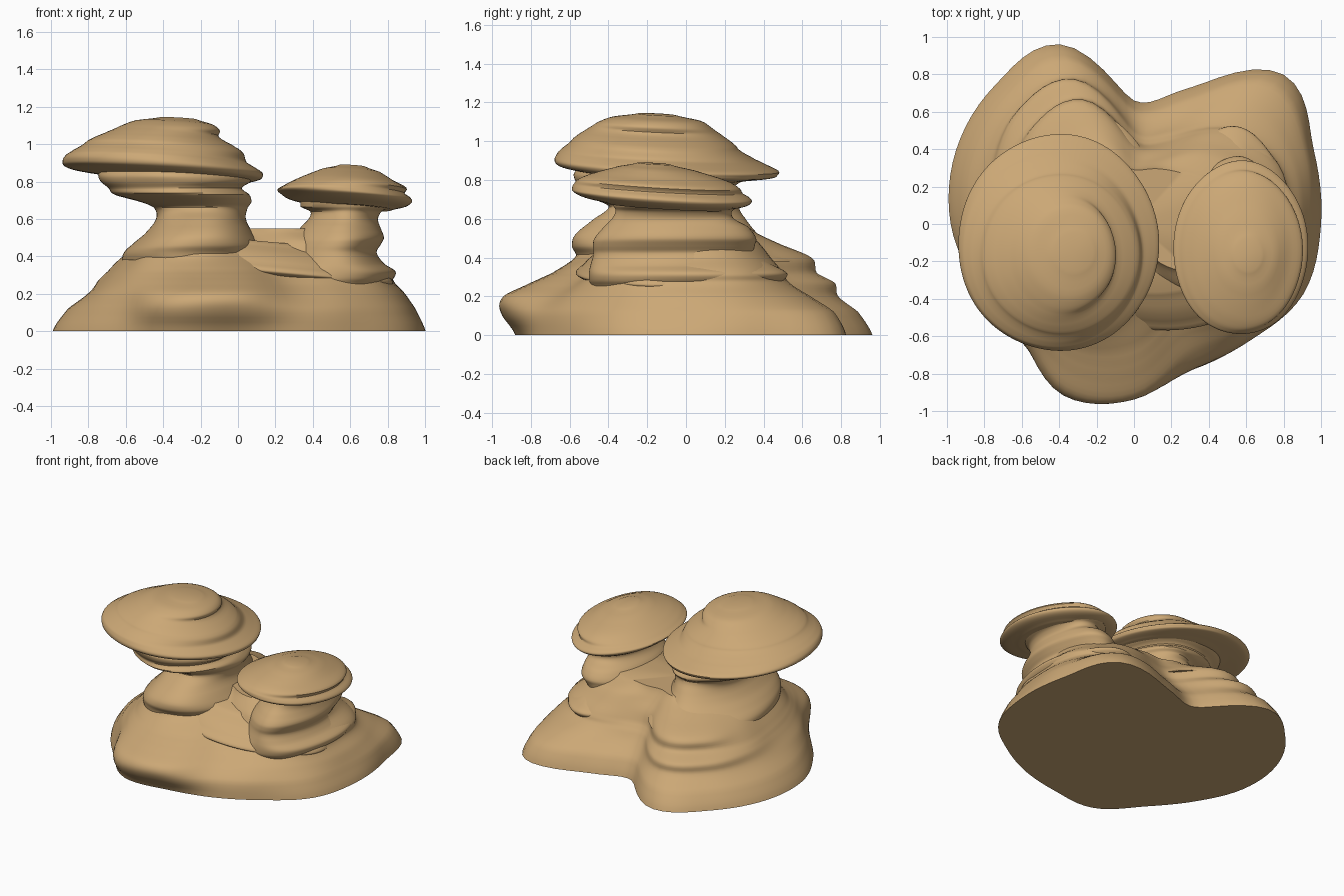
import bpy, math

rock = bpy.data.materials.new("sandstone tan")
rock.diffuse_color = (0.60, 0.39, 0.18, 1)
N = 96  # points round each ring


def cr(a, b, c, d, t):
    """Catmull-Rom blend between b and c"""
    return 0.5 * (2*b + (c-a)*t + (2*a-5*b+4*c-d)*t*t + (3*b-a-3*c+d)*t**3)


def smooth_rows(rows, sub):
    out = []
    n = len(rows)
    for i in range(n - 1):
        p = [rows[max(0, min(n-1, i+k))] for k in (-1, 0, 1, 2)]
        for s in range(sub):
            t = s / sub
            row = [cr(*q, t) for q in zip(*p)]
            row[0] = p[1][0] + (p[2][0] - p[1][0]) * t
            out.append(row)
    out.append(rows[-1])
    return out


def skin(name, rings):
    """Closed mesh through a stack of rings"""
    verts = [v for r in rings for v in r]
    faces = []
    for k in range(len(rings) - 1):
        for i in range(N):
            j = (i + 1) % N
            faces.append((k*N+i, k*N+j, (k+1)*N+j, (k+1)*N+i))
    for k, flip in ((0, True), (len(rings)-1, False)):
        r = rings[k]
        c = len(verts)
        verts.append(tuple(sum(v[a] for v in r) / N for a in range(3)))
        for i in range(N):
            f = (k*N+i, k*N+(i+1) % N, c)
            faces.append(f[::-1] if flip else f)
    me = bpy.data.meshes.new(name)
    me.from_pydata(verts, [], faces)
    me.materials.append(rock)
    ob = bpy.data.objects.new(name, me)
    bpy.context.collection.objects.link(ob)
    bpy.context.view_layer.objects.active = ob
    ob.select_set(True)
    bpy.ops.object.shade_smooth_by_angle(angle=math.radians(40))
    ob.select_set(False)


def lobed(name, rows):
    """Rows: height, then 16 radii anticlockwise from +x"""
    rings = []
    for row in smooth_rows(rows, 5):
        z, r = row[0], row[1:]
        m = len(r)
        ring = []
        for i in range(N):
            u = i * m / N
            k = int(u)
            a = 2 * math.pi * i / N
            rad = cr(r[k-1], r[k], r[(k+1) % m], r[(k+2) % m], u - k)
            ring.append((rad*math.cos(a), rad*math.sin(a), z))
        rings.append(ring)
    skin(name, rings)


def stack(name, rows, tx=0, ty=0, wob=0.012, seed=0):
    """Rows: height, x min, x max, y min, y max; tx, ty tilt the layers"""
    cx0, cy0 = (rows[3][1]+rows[3][2])/2, (rows[3][3]+rows[3][4])/2
    rings = []
    for z, x0, x1, y0, y1 in smooth_rows(rows, 4):
        ring = []
        for i in range(N):
            a = 2 * math.pi * i / N
            w = 1 + wob * (math.sin(3*a+seed+4*z) + math.sin(5*a+2*seed+9*z))
            x = (x0+x1)/2 + (x1-x0)/2 * math.cos(a) * w
            y = (y0+y1)/2 + (y1-y0)/2 * math.sin(a) * w
            ring.append((x, y, z + tx*(x-cx0) + ty*(y-cy0)))
        rings.append(ring)
    skin(name, rings)


# Wide lobed foot with terraces
lobed("rock_base", [
    [0, 1.0, 1.04, 1.13, .79, .66, 1.04, 1.05, 1.03, .98, .9, .87, .93, .85, .84, .88, .98],
    [.12, .94, 1.0, 1.05, .72, .61, .96, .98, .95, .9, .85, .85, .99, .93, .83, .86, .93],
    [.2, .89, .92, .89, .60, .54, .85, .88, .84, .8, .8, .82, .96, .92, .75, .80, .87],
    [.27, .83, .84, .74, .53, .49, .83, .86, .8, .73, .73, .77, .83, .78, .63, .72, .82],
    [.32, .82, .83, .70, .48, .45, .73, .76, .74, .68, .68, .72, .73, .66, .54, .66, .81],
    [.40, .74, .74, .61, .43, .42, .70, .73, .66, .6, .6, .66, .62, .50, .42, .56, .72],
    [.48, .70, .65, .52, .37, .34, .50, .52, .51, .52, .54, .6, .58, .36, .28, .5, .68],
    [.55, .5, .48, .38, .32, .29, .36, .36, .36, .37, .4, .46, .42, .18, .17, .35, .5]])

# Shelf joining both pillars across the front
stack("front_shelf", [
    [.28, -.50, .79, -.47, .28], [.305, -.53, .82, -.54, .33],
    [.325, -.55, .83, -.565, .35], [.36, -.52, .80, -.53, .33],
    [.42, -.46, .72, -.46, .30], [.48, -.38, .60, -.36, .25]], tx=-.09, seed=3)

# Left pillar and its cap
stack("left_pillar", [
    [.38, -.62, .14, -.57, .60], [.42, -.61, .13, -.58, .53],
    [.46, -.57, .12, -.60, .44], [.52, -.5, .08, -.58, .36],
    [.60, -.44, .04, -.48, .30], [.66, -.45, .05, -.40, .27],
    [.69, -.52, .07, -.45, .30], [.73, -.66, .06, -.56, .28],
    [.765, -.69, .02, -.55, .25], [.80, -.73, .07, -.57, .30],
    [.84, -.74, .06, -.57, .32], [.9, -.7, 0, -.5, .25]], seed=1)
stack("left_cap", [
    [.82, -.72, .06, -.50, .30], [.84, -.88, .115, -.63, .44],
    [.855, -.93, .13, -.67, .47], [.875, -.94, .13, -.68, .475],
    [.90, -.93, .09, -.67, .42], [.925, -.90, .045, -.65, .36],
    [.97, -.83, .03, -.60, .28], [1.0, -.79, -.01, -.57, .25],
    [1.05, -.69, -.10, -.50, .18], [1.085, -.62, -.095, -.45, .13],
    [1.115, -.55, -.13, -.38, .08], [1.14, -.42, -.22, -.25, -.05]],
    tx=-.056, ty=-.05, wob=.004)

# Right pillar and its cap
stack("right_pillar", [
    [.25, .2, .80, -.5, .45], [.28, .2, .83, -.51, .49],
    [.32, .2, .84, -.51, .51], [.36, .25, .78, -.5, .44],
    [.42, .28, .74, -.48, .35], [.46, .29, .76, -.48, .35],
    [.50, .30, .78, -.47, .36], [.56, .34, .76, -.42, .32],
    [.60, .38, .75, -.38, .25], [.64, .39, .77, -.36, .24],
    [.665, .34, .82, -.37, .28], [.75, .35, .8, -.38, .25]], seed=2)
stack("right_cap", [
    [.665, .42, .82, -.40, .20], [.69, .28, .90, -.53, .30],
    [.715, .23, .93, -.585, .335], [.735, .21, .92, -.59, .325],
    [.755, .24, .89, -.58, .29], [.785, .29, .90, -.55, .27],
    [.82, .36, .83, -.47, .20], [.86, .45, .76, -.35, .05],
    [.885, .54, .68, -.25, -.08]], tx=-.06, ty=-.06, wob=.004)
